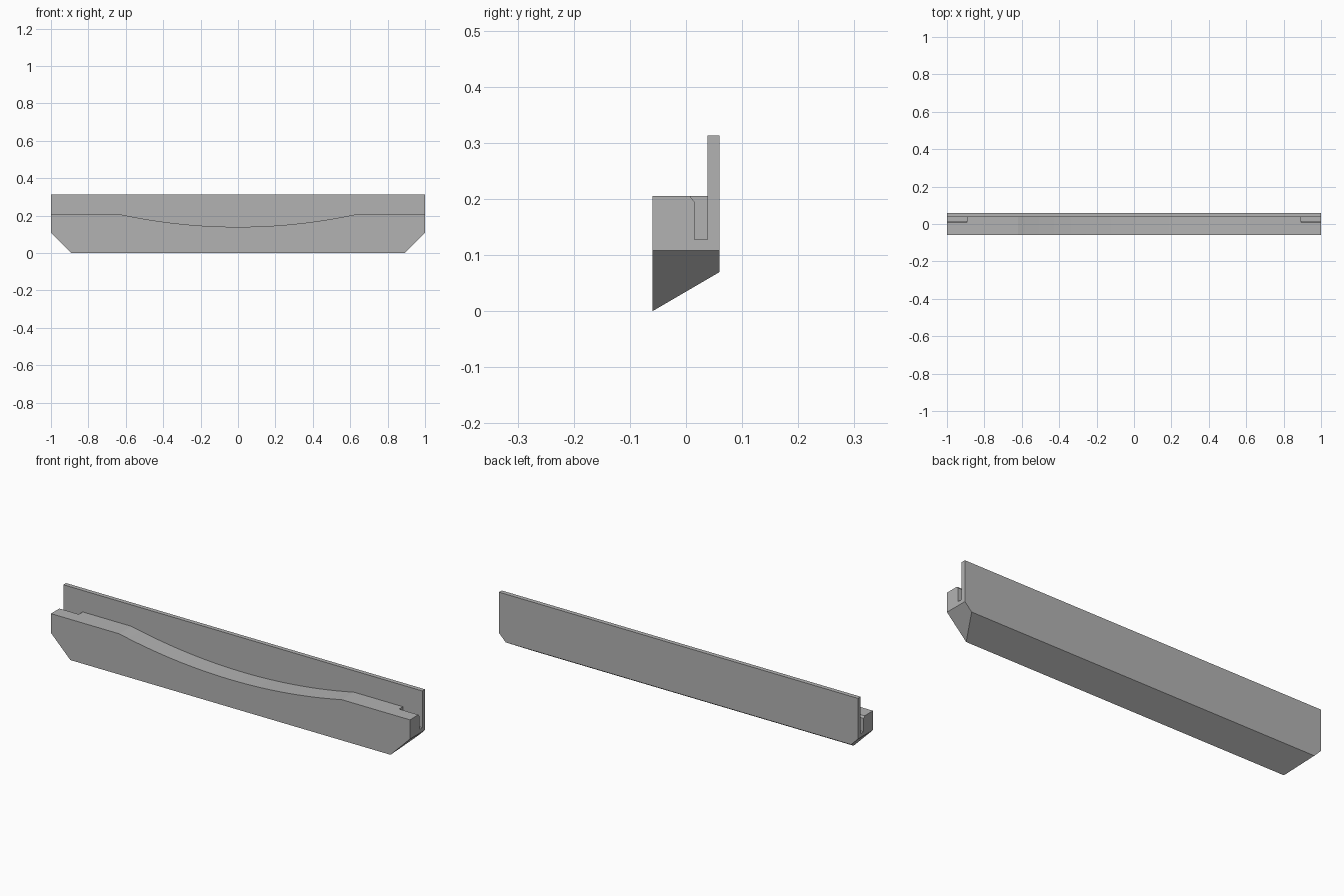
import bpy
import bmesh
from mathutils import Vector

cube = bpy.data.objects.get("Cube")
if cube:
    bpy.data.objects.remove(cube, do_unlink=True)

grey = bpy.data.materials.new("light grey")
grey.use_nodes = True
colour = (0.45, 0.45, 0.45, 1)
grey.diffuse_color = colour
grey.node_tree.nodes["Principled BSDF"].inputs["Base Color"].default_value = colour


def prism(name, points, sweep):
    """Extrude a closed outline along a sweep vector."""
    bm = bmesh.new()
    face = bm.faces.new([bm.verts.new(p) for p in points])
    new = bmesh.ops.extrude_face_region(bm, geom=[face])["geom"]
    bmesh.ops.translate(bm, vec=Vector(sweep),
                        verts=[v for v in new if isinstance(v, bmesh.types.BMVert)])
    bmesh.ops.recalc_face_normals(bm, faces=bm.faces)
    mesh = bpy.data.meshes.new(name)
    bm.to_mesh(mesh)
    bm.free()
    mesh.materials.append(grey)
    obj = bpy.data.objects.new(name, mesh)
    bpy.context.collection.objects.link(obj)
    return obj


def cut(target, cutter):
    """Subtract the cutter from the target and discard it."""
    mod = target.modifiers.new("cut", "BOOLEAN")
    mod.operation = "DIFFERENCE"
    mod.solver = "EXACT"
    mod.object = cutter
    bpy.context.view_layer.objects.active = target
    bpy.ops.object.modifier_apply(modifier=mod.name)
    bpy.data.objects.remove(cutter, do_unlink=True)


FRONT, BACK, WALL = -0.06, 0.06, 0.038
TOP, LEDGE, DIP = 0.313, 0.205, 0.14
DIP_HALF, END = 0.62, 0.892

# Full-height bar with slanted lower corners
outline = [(-1, TOP), (-1, 0.108), (-END, 0), (END, 0), (1, 0.108), (1, TOP)]
body = prism("rail_body", [(x, FRONT, z) for x, z in outline], (0, BACK - FRONT, 0))

# Underside sloping up towards the back
wedge = [(FRONT, 0), (BACK, 0.07), (BACK + 0.06, 0.105), (BACK + 0.06, -0.1), (FRONT, -0.1)]
cut(body, prism("underside_cutter", [(-1.1, y, z) for y, z in wedge], (2.2, 0, 0)))

# Front ledge with a shallow circular dip, leaving the thin back wall
depth = LEDGE - DIP
radius = (DIP_HALF ** 2 + depth ** 2) / (2 * depth)
steps = 32
arc = []
for i in range(steps + 1):
    x = DIP_HALF * (2 * i / steps - 1)
    arc.append((x, DIP + radius - (radius ** 2 - x ** 2) ** 0.5))
ledge = [(-1.1, 0.5), (-1.1, LEDGE)] + arc + [(1.1, LEDGE), (1.1, 0.5)]
cut(body, prism("ledge_cutter", [(x, -0.2, z) for x, z in ledge], (0, WALL + 0.2, 0)))

# Chamfered slot behind the ledge at each end
slot = [(WALL, 0.128), (WALL, 0.25), (0.007, 0.25), (0.007, LEDGE), (0.015, 0.195), (0.015, 0.128)]
for side in (-1, 1):
    cut(body, prism("slot_cutter", [(side * END, y, z) for y, z in slot], (side * 0.2, 0, 0)))

# Smooth the dip while keeping the edges sharp
body.select_set(True)
bpy.context.view_layer.objects.active = body
bpy.ops.object.shade_smooth_by_angle(angle=0.15)
